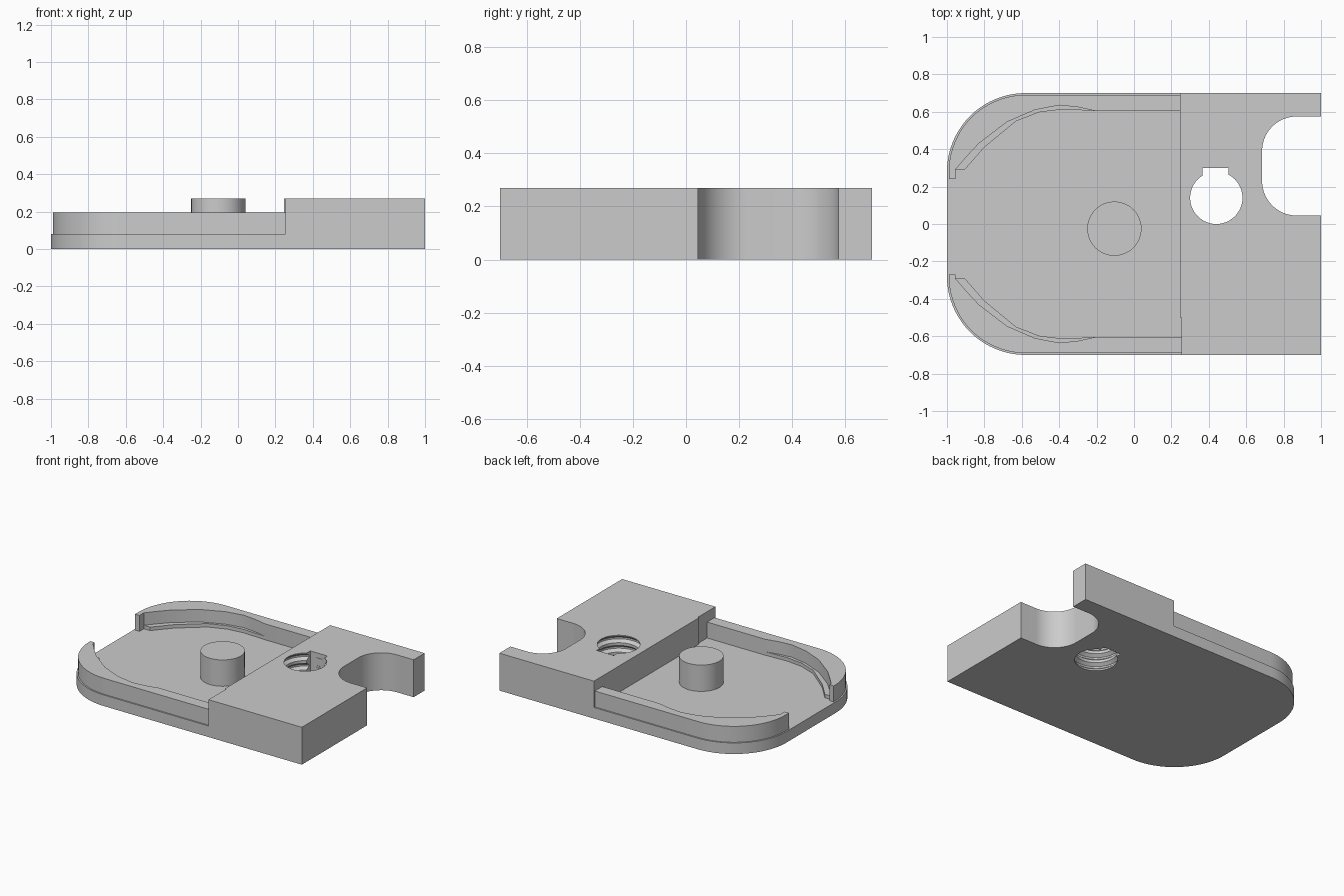
import bpy, bmesh
from math import sin, cos, pi, radians

if "Cube" in bpy.data.objects:
    bpy.data.objects.remove(bpy.data.objects["Cube"], do_unlink=True)

grey = bpy.data.materials.new("plain grey")
grey.use_nodes = True
grey.diffuse_color = (0.6, 0.6, 0.6, 1)
grey.node_tree.nodes["Principled BSDF"].inputs["Base Color"].default_value = (0.6, 0.6, 0.6, 1)


def finish(name, bm):
    bmesh.ops.recalc_face_normals(bm, faces=bm.faces)
    mesh = bpy.data.meshes.new(name)
    bm.to_mesh(mesh)
    bm.free()
    mesh.materials.append(grey)
    obj = bpy.data.objects.new(name, mesh)
    bpy.context.collection.objects.link(obj)
    return obj


def prism(name, points, z0, z1):
    bm = bmesh.new()
    face = bm.faces.new([bm.verts.new((x, y, z0)) for x, y in points])
    top = bmesh.ops.extrude_face_region(bm, geom=[face])["geom"]
    verts = [v for v in top if isinstance(v, bmesh.types.BMVert)]
    bmesh.ops.translate(bm, verts=verts, vec=(0, 0, z1 - z0))
    return finish(name, bm)


def rect(x0, x1, y0, y1):
    return [(x0, y0), (x1, y0), (x1, y1), (x0, y1)]


def arc(cx, cy, r, a0, a1, n=20):
    angles = [radians(a0 + (a1 - a0) * i / n) for i in range(n + 1)]
    return [(cx + r * cos(a), cy + r * sin(a)) for a in angles]


def lathe(name, profile, cx, cy, n=48):
    bm = bmesh.new()
    rings = [[bm.verts.new((cx + r * cos(2 * pi * i / n), cy + r * sin(2 * pi * i / n), z))
              for i in range(n)] for r, z in profile]
    for a, b in zip(rings, rings[1:]):
        for i in range(n):
            j = (i + 1) % n
            bm.faces.new((a[i], a[j], b[j], b[i]))
    bm.faces.new(rings[0])
    bm.faces.new(rings[-1])
    return finish(name, bm)


FLOOR, RIM, TOP = 0.08, 0.195, 0.27

# Floor plate with two rounded corners
floor = prism("floor_plate",
              [(0.255, -0.7), (0.255, 0.7)] + arc(-0.58, 0.28, 0.42, 90, 180)
              + arc(-0.58, -0.28, 0.42, 180, 270), 0, FLOOR)

# Raised rim walls and the low ledges inside their curved ends
wall_inner = [(-0.955, 0.29), (-0.9, 0.355), (-0.83, 0.43), (-0.68, 0.545), (-0.53, 0.61),
              (-0.4, 0.635), (-0.3, 0.625), (-0.21, 0.605)]
ledge_inner = [(-0.38, 0.613), (-0.505, 0.598), (-0.63, 0.55), (-0.8, 0.41), (-0.87, 0.33),
               (-0.905, 0.29)]
for side, s, end in (("left_side", 1, 0.24), ("right_side", -1, 0.27)):
    outline = [(0.255, 0.69)] + arc(-0.58, 0.28, 0.41, 90, 180)
    outline += [(-0.99, end), (-0.955, end)] + wall_inner + [(0.255, 0.605)]
    prism("rim_wall_" + side, [(x, s * y) for x, y in outline], FLOOR, RIM)
    prism("ledge_" + side, [(x, s * y) for x, y in wall_inner + ledge_inner], FLOOR, FLOOR + 0.025)

# Round post
lathe("post", [(0.145, FLOOR), (0.145, TOP)], -0.105, -0.025)

# Thick end block with an open rounded slot
block = prism("end_block",
              [(0.255, -0.7), (1, -0.7), (1, 0.045)]
              + arc(0.87, 0.23, 0.185, 270, 180) + arc(0.87, 0.39, 0.185, 180, 90)
              + [(1, 0.575), (1, 0.7), (0.255, 0.7)], 0, TOP)
prism("block_front_strip", rect(0.245, 0.255, -0.5, 0.7), FLOOR, TOP)

# Threaded hole with a keyway
pitch = 0.068
profile = [(0.14, -0.05)]
for k in range(4):
    z = 0.012 + k * pitch
    profile += [(0.14, z), (0.162, z + 0.018), (0.162, z + 0.03), (0.14, z + 0.048)]
profile.append((0.14, TOP + 0.05))
cutters = [lathe("thread_cutter", profile, 0.44, 0.14),
           prism("keyway_cutter", rect(0.367, 0.505, 0.15, 0.3), -0.05, TOP + 0.05)]
bpy.context.view_layer.objects.active = block
for cutter in cutters:
    cutter.hide_render = True
    mod = block.modifiers.new("cut", "BOOLEAN")
    mod.operation = "DIFFERENCE"
    mod.solver = "EXACT"
    mod.object = cutter
    bpy.ops.object.modifier_apply(modifier=mod.name)
    bpy.data.objects.remove(cutter, do_unlink=True)

# Smooth curved sides, keep the edges sharp
for obj in bpy.context.scene.objects:
    obj.select_set(obj.type == "MESH")
bpy.ops.object.shade_smooth_by_angle(angle=radians(25))
